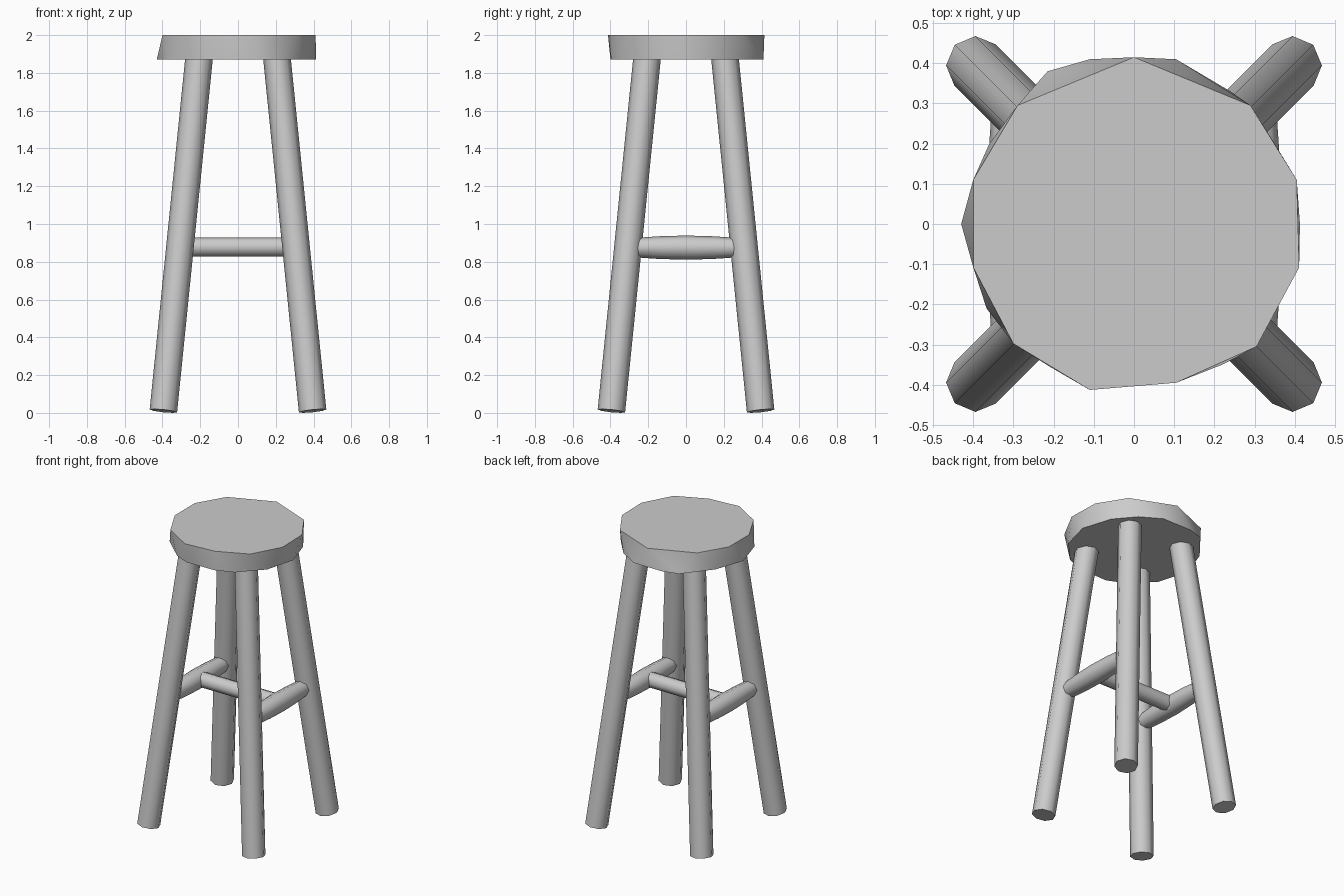
import bpy, bmesh, math
from mathutils import Vector

if "Cube" in bpy.data.objects:
    bpy.data.objects.remove(bpy.data.objects["Cube"])

grey = bpy.data.materials.new("plain grey")
grey.diffuse_color = (0.6, 0.6, 0.6, 1)
grey.use_nodes = True
grey.node_tree.nodes["Principled BSDF"].inputs["Base Color"].default_value = grey.diffuse_color


def finish(name, bm, angle):
    bmesh.ops.recalc_face_normals(bm, faces=bm.faces)
    me = bpy.data.meshes.new(name)
    bm.to_mesh(me)
    bm.free()
    me.materials.append(grey)
    ob = bpy.data.objects.new(name, me)
    bpy.context.collection.objects.link(ob)
    bpy.ops.object.select_all(action='DESELECT')
    ob.select_set(True)
    bpy.context.view_layer.objects.active = ob
    bpy.ops.object.shade_smooth_by_angle(angle=math.radians(angle))
    return ob


def rod(name, a, b, radii, sides=8):
    """Round bar from a to b with evenly spaced radii, capped square to its axis."""
    a, b = Vector(a), Vector(b)
    axis = (b - a).normalized()
    u = Vector((0, 0, 1)).cross(axis).normalized()
    v = axis.cross(u)
    bm = bmesh.new()
    rings = []
    for i, r in enumerate(radii):
        c = a.lerp(b, i / (len(radii) - 1))
        rings.append([bm.verts.new(c + r * (v * math.cos(t) + u * math.sin(t)))
                      for t in (math.tau * k / sides for k in range(sides))])
    for p, q in zip(rings, rings[1:]):
        for k in range(sides):
            n = (k + 1) % sides
            bm.faces.new((p[k], p[n], q[n], q[k]))
    bm.faces.new(rings[0])
    bm.faces.new(rings[-1])
    return finish(name, bm, 60)


# Seat: rough-hewn slab, hull of an uneven top and bottom outline
top = [(0, .415), (.29, .295), (.405, .11), (.411, -.108), (.305, -.305), (.105, -.395),
       (-.11, -.413), (-.30, -.298), (-.40, -.108), (-.40, .11), (-.29, .295)]
bottom = [(-.43, 0), (-.36, .20), (-.215, .38), (-.11, .41), (.105, .41), (.24, .33),
          (.35, .20), (.413, 0), (.36, -.20), (.22, -.35), (.105, -.395),
          (-.11, -.40), (-.21, -.355), (-.367, -.21)]
bm = bmesh.new()
for ring, z in ((top, 2.0), (bottom, 1.87)):
    for x, y in ring:
        bm.verts.new((x, y, z))
bmesh.ops.convex_hull(bm, input=bm.verts)
bmesh.ops.dissolve_limit(bm, angle_limit=0.01, verts=bm.verts, edges=bm.edges)
finish("seat", bm, 40)

# Splayed legs
for sy, fb in ((-1, "front"), (1, "back")):
    for sx, lr in ((-1, "left"), (1, "right")):
        rod(f"{fb}_{lr}_leg", (.395 * sx, .395 * sy, .0105),
            (.204 * sx, .204 * sy, 1.9), (.073, .073))

# Side stretchers, swelling in the middle, joined by a straight cross bar
for sx, lr in ((-1, "left"), (1, "right")):
    rod(f"{lr}_stretcher", (.304 * sx, -.29, .875), (.304 * sx, .29, .875),
        (.050, .060, .064, .060, .050))
rod("cross_stretcher", (-.30, 0, .878), (.30, 0, .878), (.051, .051))
